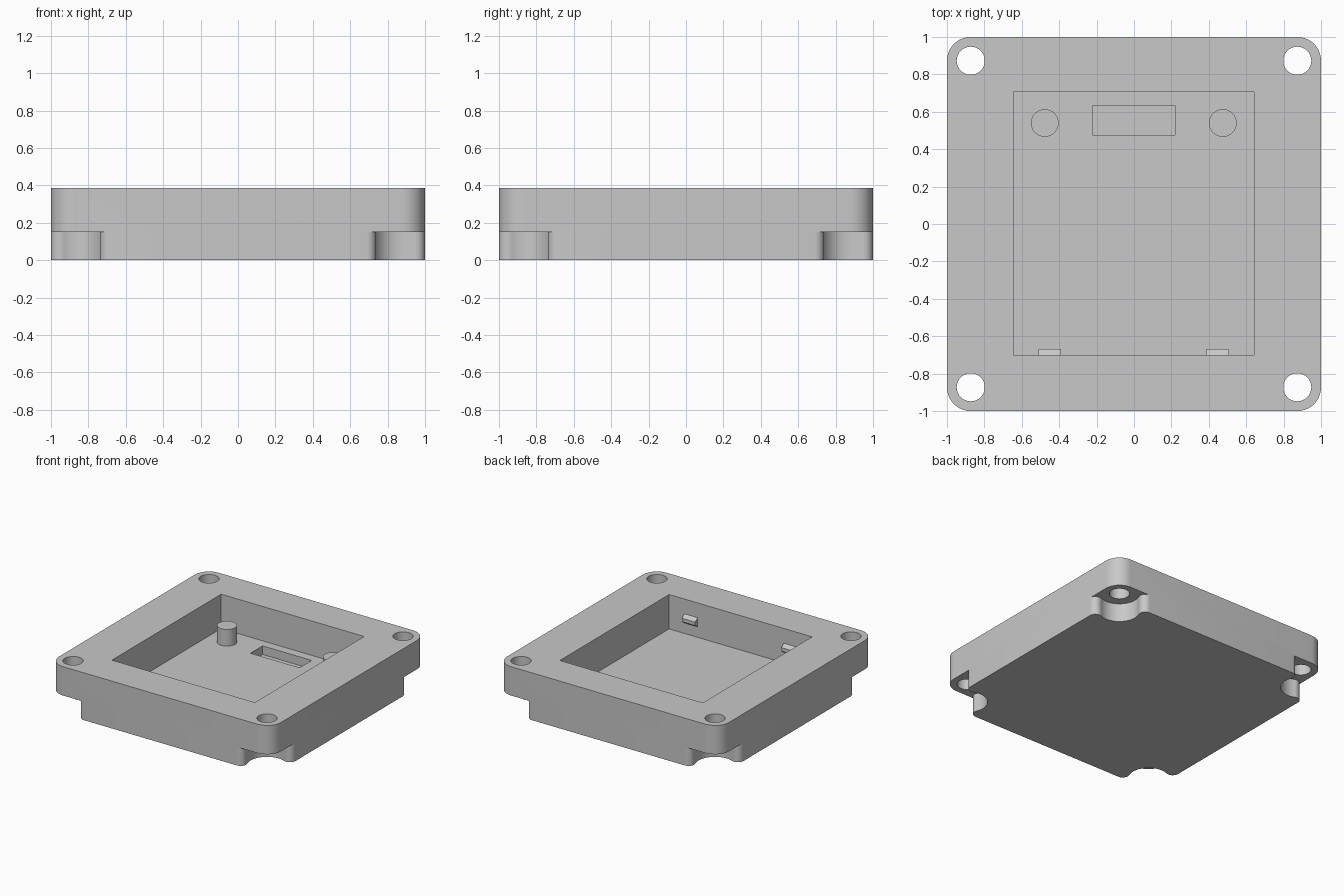
import bpy, bmesh, math

if "Cube" in bpy.data.objects:
    bpy.data.objects.remove(bpy.data.objects["Cube"])

grey = bpy.data.materials.new("plain_grey")
grey.diffuse_color = (0.58, 0.58, 0.58, 1)
grey.use_nodes = True
grey.node_tree.nodes["Principled BSDF"].inputs["Base Color"].default_value = grey.diffuse_color

TOP, FLOOR, NOTCH = 0.385, 0.105, 0.15
H = 0.873            # screw hole position
CORNERS = [(1, 1), (-1, 1), (-1, -1), (1, -1)]


def prism(name, pts, z0, z1):
    """Extrude an xy outline from z0 to z1."""
    bm = bmesh.new()
    face = bm.faces.new([bm.verts.new((x, y, z0)) for x, y in pts])
    new = bmesh.ops.extrude_face_region(bm, geom=[face])["geom"]
    for v in new:
        if isinstance(v, bmesh.types.BMVert):
            v.co.z = z1
    bmesh.ops.recalc_face_normals(bm, faces=bm.faces[:])
    me = bpy.data.meshes.new(name)
    bm.to_mesh(me)
    bm.free()
    me.materials.append(grey)
    ob = bpy.data.objects.new(name, me)
    bpy.context.collection.objects.link(ob)
    return ob


def arc(cx, cy, r, a0, a1, n):
    return [(cx + r * math.cos(math.radians(a0 + (a1 - a0) * i / n)),
             cy + r * math.sin(math.radians(a0 + (a1 - a0) * i / n))) for i in range(n + 1)]


def circle(cx, cy, r, n=48):
    return arc(cx, cy, r, 0, 360, n)[:-1]


def rect(x0, x1, y0, y1):
    return [(x0, y0), (x1, y0), (x1, y1), (x0, y1)]


def smooth(ob):
    bpy.ops.object.select_all(action='DESELECT')
    bpy.context.view_layer.objects.active = ob
    ob.select_set(True)
    bpy.ops.object.shade_smooth_by_angle(angle=math.radians(30))


# Main body: square slab with rounded corners
outline = []
for i, (sx, sy) in enumerate(CORNERS):
    outline += arc(sx * H, sy * H, 1 - H, 90 * i, 90 * i + 90, 14)
body = prism("body", outline, 0, TOP)

# Cutters: pocket, floor slot, screw holes and scalloped corner notches
cutters = [prism("pocket_cutter", rect(-0.645, 0.642, -0.70, 0.705), FLOOR, 0.6),
           prism("slot_cutter", rect(-0.222, 0.22, 0.477, 0.633), 0.035, 0.3)]
r, R = 0.05, 0.15
d = 1 - r - H
c = H - math.sqrt((r + R) ** 2 - d * d)
a = math.degrees(math.atan2(d, H - c))
scallop = (arc(c, 1 - r, r, 90, -a, 12)
           + arc(H, H, R, 180 - a, 270 + a, 22)[1:-1]
           + arc(1 - r, c, r, 90 + a, 0, 12)
           + [(1.2, c), (1.2, 1.2), (c, 1.2)])
for sx, sy in CORNERS:
    cutters.append(prism("notch_cutter", [(sx * x, sy * y) for x, y in scallop], -0.1, NOTCH))
    cutters.append(prism("hole_cutter", circle(sx * H, sy * H, 0.075), -0.2, 0.6))

for cut in cutters:
    cut.hide_render = True
    m = body.modifiers.new("cut", 'BOOLEAN')
    m.operation, m.solver, m.object = 'DIFFERENCE', 'EXACT', cut
    bpy.context.view_layer.objects.active = body
    bpy.ops.object.modifier_apply(modifier=m.name)
for cut in cutters:
    bpy.data.objects.remove(cut, do_unlink=True)
smooth(body)

# Two locating pegs on the pocket floor
for x in (-0.477, 0.475):
    smooth(prism("locating_peg", circle(x, 0.54, 0.074), FLOOR - 0.01, 0.24))

# Two snap tabs on the front pocket wall (tapered profile)
profile = [(-0.71, 0.19), (-0.70, 0.19), (-0.667, 0.213),
           (-0.667, 0.242), (-0.70, 0.265), (-0.71, 0.265)]
for x0 in (-0.51, 0.385):
    tab = prism("snap_tab", profile, x0, x0 + 0.12)
    for v in tab.data.vertices:      # lay the profile along x
        y, z, x = v.co
        v.co = (x, y, z)
